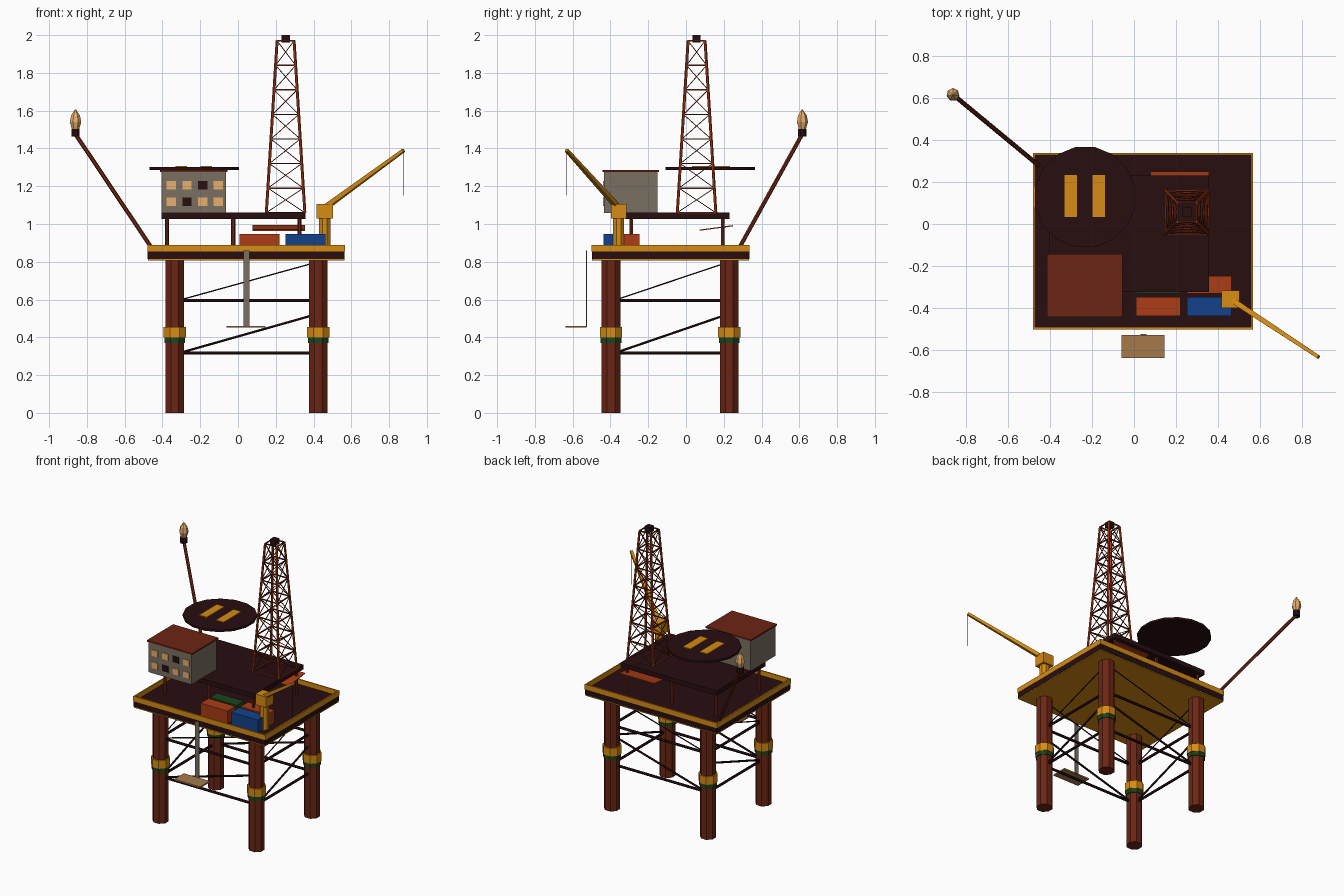
import bpy, bmesh, math
from mathutils import Vector, Matrix

if "Cube" in bpy.data.objects:
    bpy.data.objects.remove(bpy.data.objects["Cube"])

def mat(name, r, g, b):
    m = bpy.data.materials.new(name)
    lin = lambda c: ((c / 255 + 0.055) / 1.055) ** 2.4 if c > 10 else c / 255 / 12.92
    m.diffuse_color = (lin(r), lin(g), lin(b), 1)
    m.use_nodes = True
    m.node_tree.nodes["Principled BSDF"].inputs["Base Color"].default_value = m.diffuse_color
    return m

BLACK = mat("dark_steel", 40, 14, 16)
RUST = mat("rust_brown", 108, 37, 20)
RED = mat("orange_red", 172, 60, 22)
YELLOW = mat("safety_yellow", 214, 140, 20)
BLUE = mat("container_blue", 18, 66, 138)
GREEN = mat("dark_green", 28, 68, 26)
GREY = mat("wall_grey", 122, 112, 98)
TAN = mat("warm_light", 232, 175, 110)
WOOD = mat("landing_tan", 165, 122, 75)

def finish(bm, name, m):
    bmesh.ops.recalc_face_normals(bm, faces=bm.faces)
    me = bpy.data.meshes.new(name)
    bm.to_mesh(me)
    bm.free()
    me.materials.append(m)
    ob = bpy.data.objects.new(name, me)
    bpy.context.collection.objects.link(ob)
    return ob

def add_box(bm, x0, x1, y0, y1, z0, z1):
    mx = Matrix.Translation(((x0 + x1) / 2, (y0 + y1) / 2, (z0 + z1) / 2)) @ \
        Matrix.Diagonal((x1 - x0, y1 - y0, z1 - z0, 1))
    bmesh.ops.create_cube(bm, size=1, matrix=mx)

def boxes(name, m, *dims):
    bm = bmesh.new()
    for d in dims:
        add_box(bm, *d)
    return finish(bm, name, m)

def add_rod(bm, a, b, r, r2=None, n=6):
    a, b = Vector(a), Vector(b)
    d = b - a
    mx = Matrix.Translation((a + b) / 2) @ d.to_track_quat('Z', 'Y').to_matrix().to_4x4() \
        @ Matrix.Rotation(math.pi / n, 4, 'Z')
    bmesh.ops.create_cone(bm, cap_ends=True, segments=n, radius1=r,
                          radius2=r if r2 is None else r2, depth=d.length, matrix=mx)

def rods(name, m, segs, r, r2=None, n=6):
    bm = bmesh.new()
    for a, b in segs:
        add_rod(bm, a, b, r, r2, n)
    return finish(bm, name, m)

# Legs with painted collars
LX, LY = (-0.335, 0.425), (-0.397, 0.229)
corners = [(LX[0], LY[0]), (LX[1], LY[0]), (LX[1], LY[1]), (LX[0], LY[1])]
def columns(name, m, z0, z1, r):
    rods(name, m, [((x, y, z0), (x, y, z1)) for x, y in corners], r, n=8)
columns("legs", RUST, 0, 0.815, 0.054)
columns("leg_yellow_collars", YELLOW, 0.398, 0.455, 0.064)
columns("leg_green_collars", GREEN, 0.37, 0.40, 0.060)

# Bracing between the legs; diagonals rise toward +x and +y
level, lower, upper = [], [], []
for i in range(4):
    a, b = sorted((corners[i], corners[(i + 1) % 4]))
    level += [((*a, z), (*b, z)) for z in (0.316, 0.594)]
    lower.append(((*a, 0.31), (*b, 0.525)))
    upper.append(((*a, 0.59), (*b, 0.80)))
rods("horizontal_braces", BLACK, level, 0.009)
rods("lower_diagonal_braces", BLACK, lower, 0.007)
rods("upper_diagonal_braces", BLACK, upper, 0.004)

# Main deck, underside plate and curb
X0, X1, Y0, Y1 = -0.48, 0.566, -0.5, 0.337
boxes("main_deck", BLACK, (X0 + .002, X1 - .002, Y0 + .002, Y1 - .002, 0.815, 0.856))
boxes("deck_underside", YELLOW, (X0 + .003, X1 - .003, Y0 + .003, Y1 - .003, 0.808, 0.814))
t = 0.01
boxes("deck_curb", YELLOW, (X0, X1, Y0, Y0 + t, 0.854, 0.89), (X0, X1, Y1 - t, Y1, 0.854, 0.89),
      (X0, X0 + t, Y0 + t, Y1 - t, 0.854, 0.89), (X1 - t, X1, Y0 + t, Y1 - t, 0.854, 0.89))

# Upper deck on posts
boxes("upper_deck", BLACK, (-0.404, 0.357, -0.322, 0.23, 1.027, 1.06))
rods("upper_deck_posts", RUST, [((x, y, 0.855), (x, y, 1.03))
     for x in (-0.375, -0.025, 0.325) for y in (-0.29, 0.195)], 0.011)

# Living quarters
boxes("quarters_walls", GREY, (-0.404, -0.064, -0.435, -0.15, 1.058, 1.275))
boxes("quarters_roof", RUST, (-0.413, -0.055, -0.441, -0.143, 1.275, 1.286))
lit, dark = [], []
for j, z in enumerate((1.183, 1.096)):
    for i in range(4):
        x = -0.378 + 0.083 * i
        (dark if (i, j) in ((2, 0), (1, 1)) else lit).append(
            (x, x + 0.05, -0.439, -0.433, z, z + 0.044))
boxes("lit_windows", TAN, *lit)
boxes("dark_windows", BLACK, *dark)

# Helicopter deck with painted landing bars
rods("helideck", BLACK, [((-0.232, 0.128, 1.287), (-0.232, 0.128, 1.302))], 0.242, n=16)
boxes("landing_bars", YELLOW, (-0.331, -0.27, 0.033, 0.233, 1.302, 1.308),
      (-0.198, -0.137, 0.033, 0.233, 1.302, 1.308))

# Derrick lattice tower
CX, CY, N = 0.252, 0.056, 7
def ring(k):
    h = 0.102 + (0.045 - 0.102) * k / N
    return [(CX + sx * h, CY + sy * h, 1.06 + 0.13 * k)
            for sx, sy in ((-1, -1), (1, -1), (1, 1), (-1, 1))]
rods("derrick_legs", RED, list(zip(ring(0), ring(N))), 0.008)
bars, cross = [], []
for k in range(N + 1):
    r = ring(k)
    for i in range(4):
        j = (i + 1) % 4
        bars.append((r[i], r[j]))
        if k < N:
            up = ring(k + 1)
            cross += [(r[i], up[j]), (r[j], up[i])]
rods("derrick_girts", RUST, bars, 0.005, n=4)
rods("derrick_cross_braces", RUST, cross, 0.003, n=4)
boxes("crown_block", BLACK, (CX - .022, CX + .022, CY - .022, CY + .022, 1.962, 2.0))

# Flare boom with flame
tip = (-0.86, 0.615)
rods("flare_boom", RUST, [((-0.455, 0.28, 0.87), (*tip, 1.475))], 0.011)
rods("flare_burner", BLACK, [((*tip, 1.462), (*tip, 1.502))], 0.024, n=8)
bm = bmesh.new()
prof = [(0.019, 1.50), (0.031, 1.54), (0.024, 1.575), (0.003, 1.606)]
for (r0, z0), (r1, z1) in zip(prof, prof[1:]):
    add_rod(bm, (*tip, z0), (*tip, z1), r0, r1, 7)
finish(bm, "flare_flame", TAN)

# Pedestal crane
px, py = 0.459, -0.357
end = (0.877, -0.632, 1.39)
rods("crane_pedestal", YELLOW, [((px, py, 0.855), (px, py, 1.035))], 0.032, n=8)
boxes("crane_cab", YELLOW, (px - .043, px + .043, py - .041, py + .041, 1.03, 1.106))
rods("crane_boom", YELLOW, [((px, py, 1.085), end)], 0.019, 0.012, 4)
rods("crane_cable", BLACK, [(end, (end[0], end[1], 1.15))], 0.002, n=4)

# Cargo containers
def container(name, m, x, y, w):
    boxes(name, m, (x, x + 0.212, y, y + w, 0.855, 0.946))
container("front_red_container", RED, 0.009, -0.436, 0.09)
container("front_blue_container", BLUE, 0.251, -0.436, 0.09)
container("rear_green_container", GREEN, 0.009, -0.329, 0.083)
container("rear_red_container", RED, 0.251, -0.329, 0.083)

# Sloping pipe ramp under the upper deck
ramp = boxes("pipe_ramp", RED, (-0.139, 0.139, -0.09, 0.09, -0.003, 0.003))
ramp.location = (0.217, 0.16, 0.979)
ramp.rotation_euler = (math.atan2(0.024, 0.18), 0, 0)

# Boat landing and its access ladder
boxes("boat_landing", WOOD, (-0.06, 0.146, -0.637, -0.528, 0.451, 0.461))
boxes("access_ladder", GREY, (0.03, 0.06, -0.529, -0.523, 0.455, 0.86))
